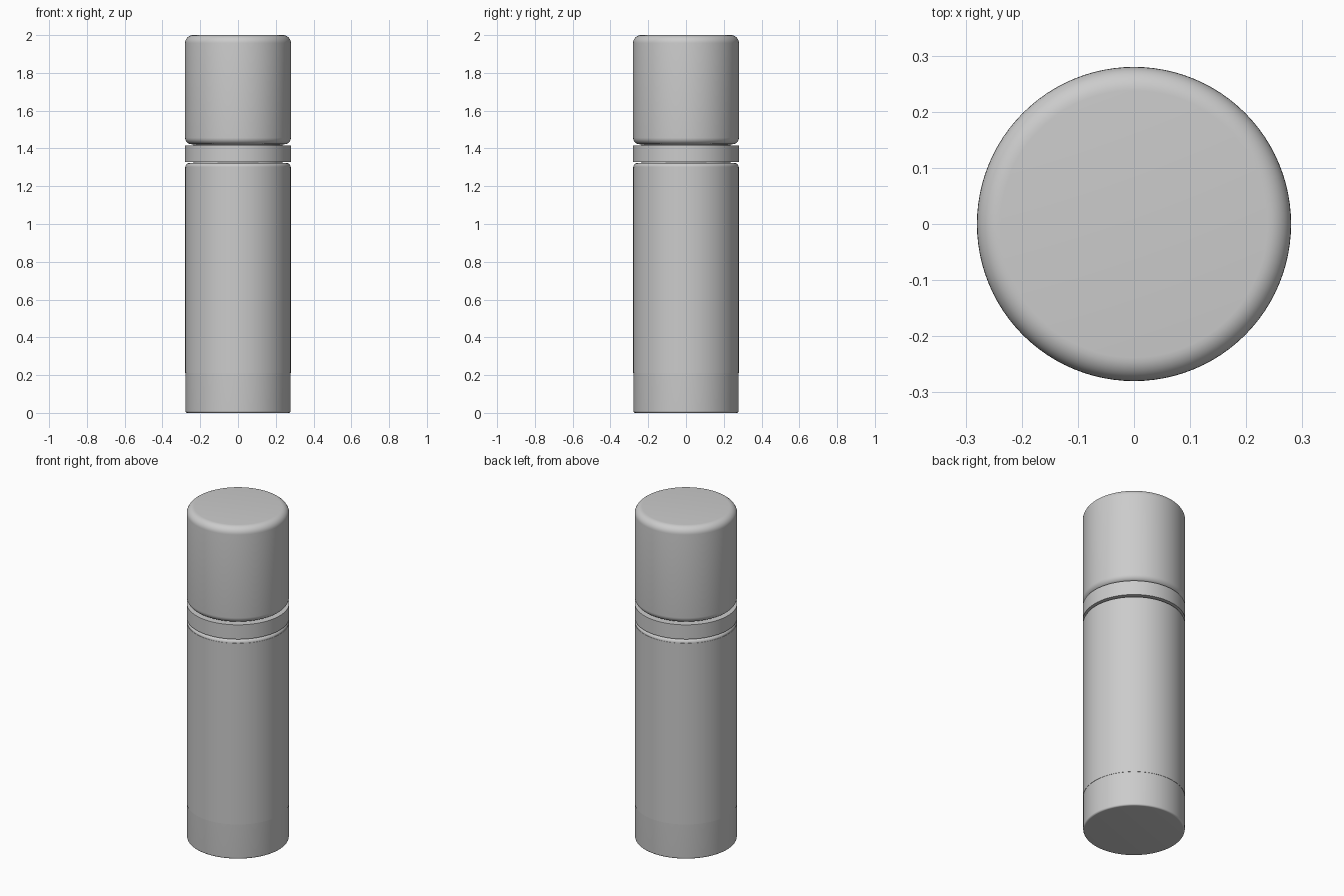
import bpy
import math

old = bpy.data.objects.get("Cube")
if old:
    bpy.data.objects.remove(old, do_unlink=True)

grey = bpy.data.materials.new("plain grey")
grey.use_nodes = True
colour = (0.6, 0.6, 0.6, 1)
grey.diffuse_color = colour
grey.node_tree.nodes["Principled BSDF"].inputs["Base Color"].default_value = colour


def rounded_cylinder(name, radius, bottom, top, round_bottom=0, round_top=0, steps=8):
    """Turn a profile with rounded rims around the z axis."""
    profile = [(0, bottom)]
    for centre, r, start in ((bottom + round_bottom, round_bottom, -90),
                             (top - round_top, round_top, 0)):
        if r == 0:
            profile.append((radius, centre))
            continue
        for i in range(steps + 1):
            a = math.radians(start + 90 * i / steps)
            profile.append((radius - r + r * math.cos(a), centre + r * math.sin(a)))
    profile.append((0, top))

    mesh = bpy.data.meshes.new(name)
    sides = 96
    verts, faces, rings = [], [], []
    for r, z in profile:
        n = 1 if r == 0 else sides
        rings.append([len(verts) + i for i in range(n)])
        for i in range(n):
            a = math.tau * i / sides
            verts.append((r * math.cos(a), r * math.sin(a), z))
    for low, high in zip(rings, rings[1:]):
        for i in range(sides):
            j = (i + 1) % sides
            if len(low) == 1:
                faces.append((low[0], high[j], high[i]))
            elif len(high) == 1:
                faces.append((low[i], low[j], high[0]))
            else:
                faces.append((low[i], low[j], high[j], high[i]))
    mesh.from_pydata(verts, [], faces)
    mesh.materials.append(grey)
    obj = bpy.data.objects.new(name, mesh)
    bpy.context.collection.objects.link(obj)
    bpy.ops.object.select_all(action="DESELECT")
    obj.select_set(True)
    bpy.context.view_layer.objects.active = obj
    bpy.ops.object.shade_smooth_by_angle(angle=math.radians(35))
    return obj


# Main bottle with a thin sleeve around it
rounded_cylinder("body", 0.278, 0, 1.322, 0.01, 0.018)
rounded_cylinder("label_sleeve", 0.2795, 0.21, 1.303)

# Neck hidden behind the collar and the cap gap
rounded_cylinder("neck", 0.235, 1.3, 1.45)

# Collar and cap
rounded_cylinder("collar", 0.28, 1.328, 1.415)
rounded_cylinder("cap", 0.28, 1.422, 2, 0.035, 0.042)
